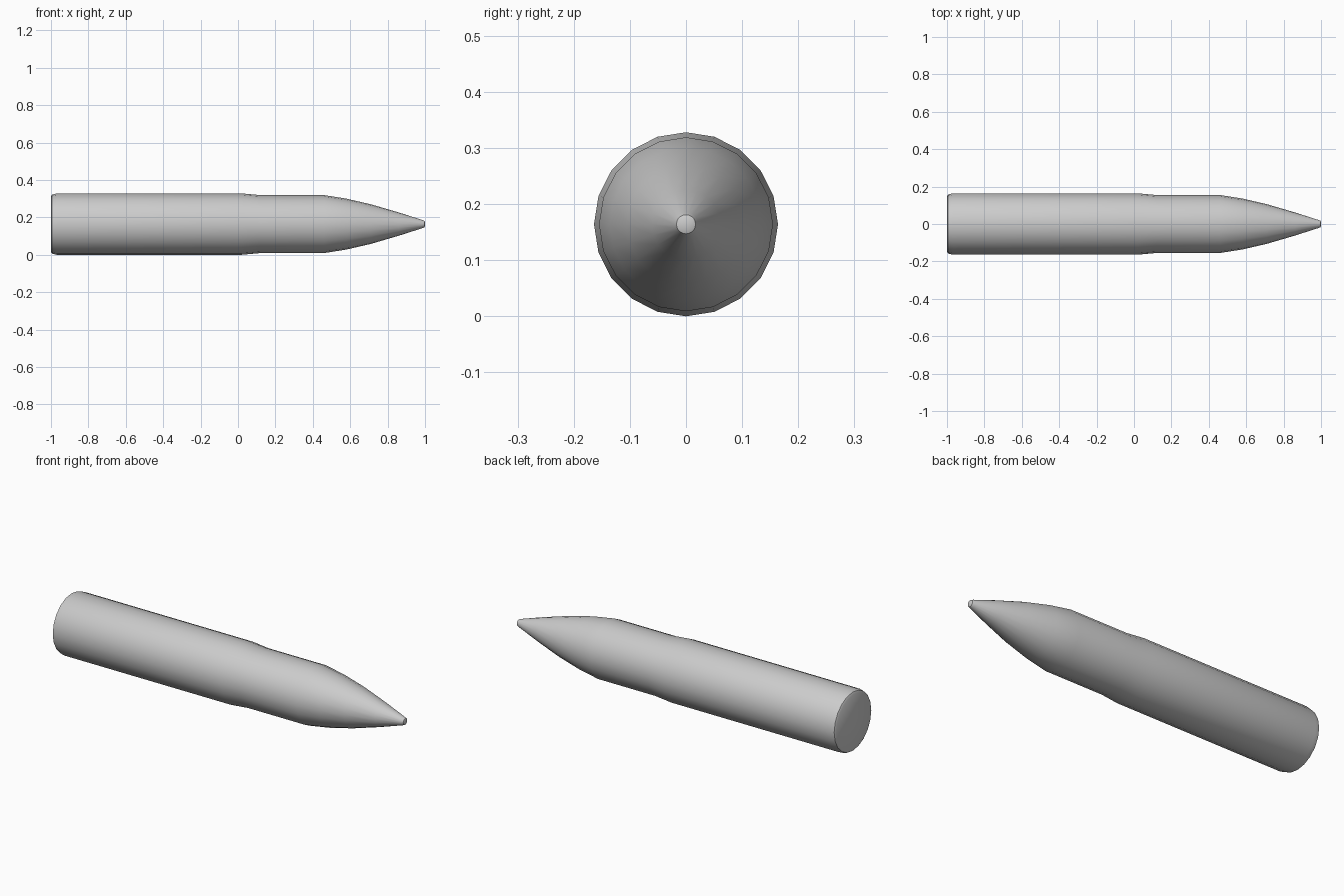
import bpy, bmesh, math

if "Cube" in bpy.data.objects:
    bpy.data.objects.remove(bpy.data.objects["Cube"])

SIDES = 20
AXIS_Z = 0.164


def lathe_x(name, profile, sides):
    """Closed solid of revolution around the x axis from (x, radius) points."""
    bm = bmesh.new()
    rings = []
    for x, r in profile:
        ring = []
        for i in range(sides):
            a = 2 * math.pi * i / sides
            ring.append(bm.verts.new((x, r * math.cos(a), AXIS_Z + r * math.sin(a))))
        rings.append(ring)
    for a, b in zip(rings, rings[1:]):
        for i in range(sides):
            j = (i + 1) % sides
            bm.faces.new((a[i], a[j], b[j], b[i]))
    bm.faces.new(rings[0])
    bm.faces.new(rings[-1])
    bmesh.ops.recalc_face_normals(bm, faces=bm.faces)
    mesh = bpy.data.meshes.new(name)
    bm.to_mesh(mesh)
    bm.free()
    obj = bpy.data.objects.new(name, mesh)
    bpy.context.collection.objects.link(obj)
    bpy.ops.object.select_all(action='DESELECT')
    obj.select_set(True)
    bpy.context.view_layer.objects.active = obj
    bpy.ops.object.shade_smooth_by_angle(angle=math.radians(40))
    return obj


# Rounded base, straight body, slight step, curved nose and blunt tip
lathe_x("pointed_shell", [
    (-1.0, 0.148), (-0.994, 0.158), (-0.97, 0.164),
    (0.02, 0.164), (0.12, 0.155),
    (0.46, 0.155), (0.58, 0.136), (0.71, 0.106), (0.86, 0.062),
    (0.985, 0.022), (0.997, 0.017), (1.0, 0.010),
], SIDES)
